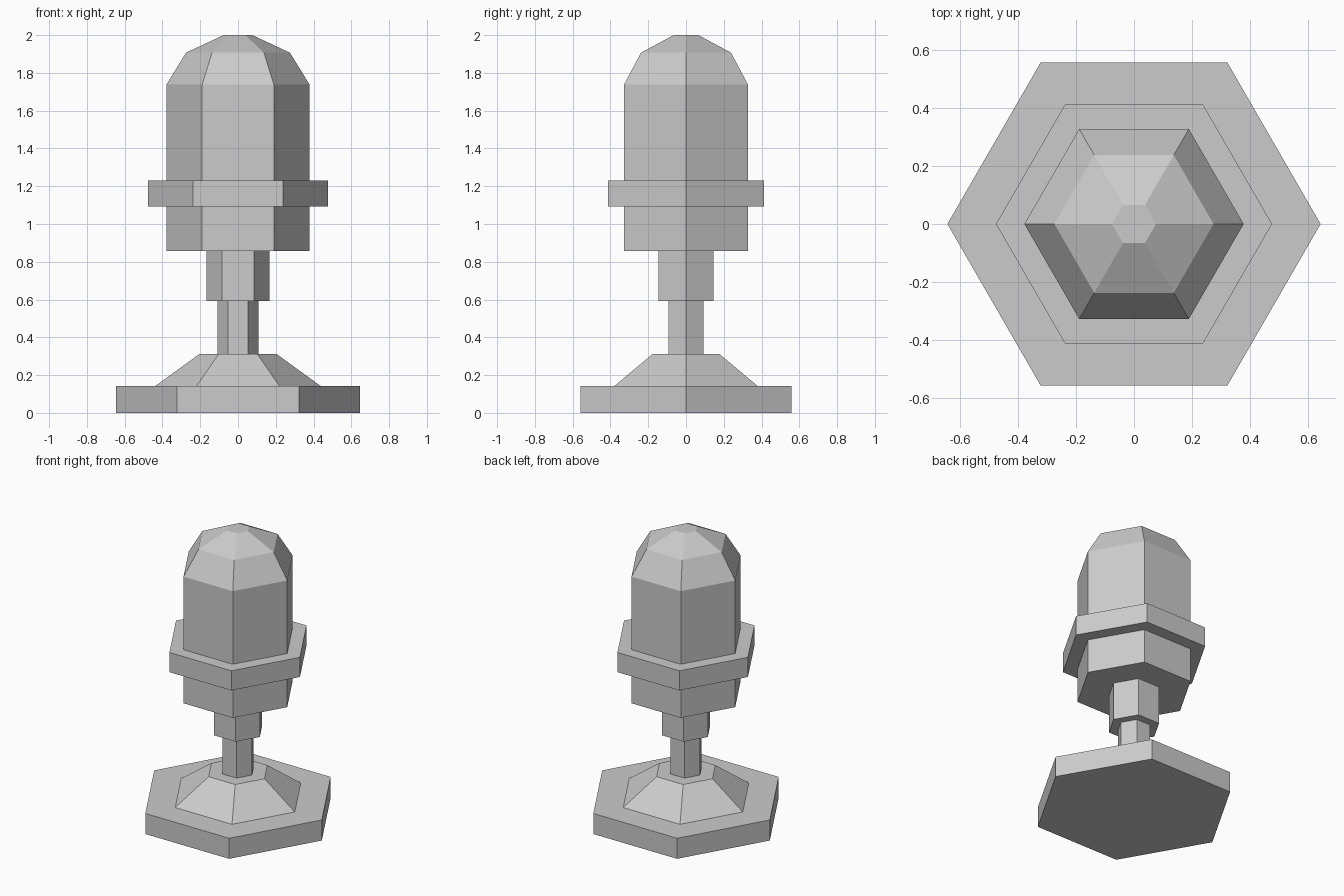
import bpy, bmesh
from math import cos, sin, pi

if "Cube" in bpy.data.objects:
    bpy.data.objects.remove(bpy.data.objects["Cube"])

SIDES = 6


def lathe(name, profile):
    """Closed hexagonal solid from (radius, height) pairs, bottom to top."""
    bm = bmesh.new()
    rings = [[bm.verts.new((r * cos(2 * pi * i / SIDES), r * sin(2 * pi * i / SIDES), z))
              for i in range(SIDES)] for r, z in profile]
    for low, high in zip(rings, rings[1:]):
        for i in range(SIDES):
            j = (i + 1) % SIDES
            bm.faces.new((low[i], low[j], high[j], high[i]))
    bm.faces.new(rings[0][::-1])
    bm.faces.new(rings[-1])
    mesh = bpy.data.meshes.new(name)
    bm.to_mesh(mesh)
    bm.free()
    obj = bpy.data.objects.new(name, mesh)
    bpy.context.collection.objects.link(obj)
    return obj


# Stand: flat foot, sloped hub, thin stem and thicker collar
lathe("base_plate", [(0.645, 0), (0.645, 0.143)])
lathe("base_hub", [(0.437, 0.143), (0.204, 0.312)])
lathe("stem", [(0.108, 0.312), (0.108, 0.593)])
lathe("collar", [(0.168, 0.593), (0.168, 0.857)])

# Microphone head with faceted dome, and the band around it
lathe("microphone_head", [(0.379, 0.857), (0.379, 1.738), (0.275, 1.907), (0.076, 2.0)])
lathe("head_band", [(0.477, 1.093), (0.477, 1.23)])
